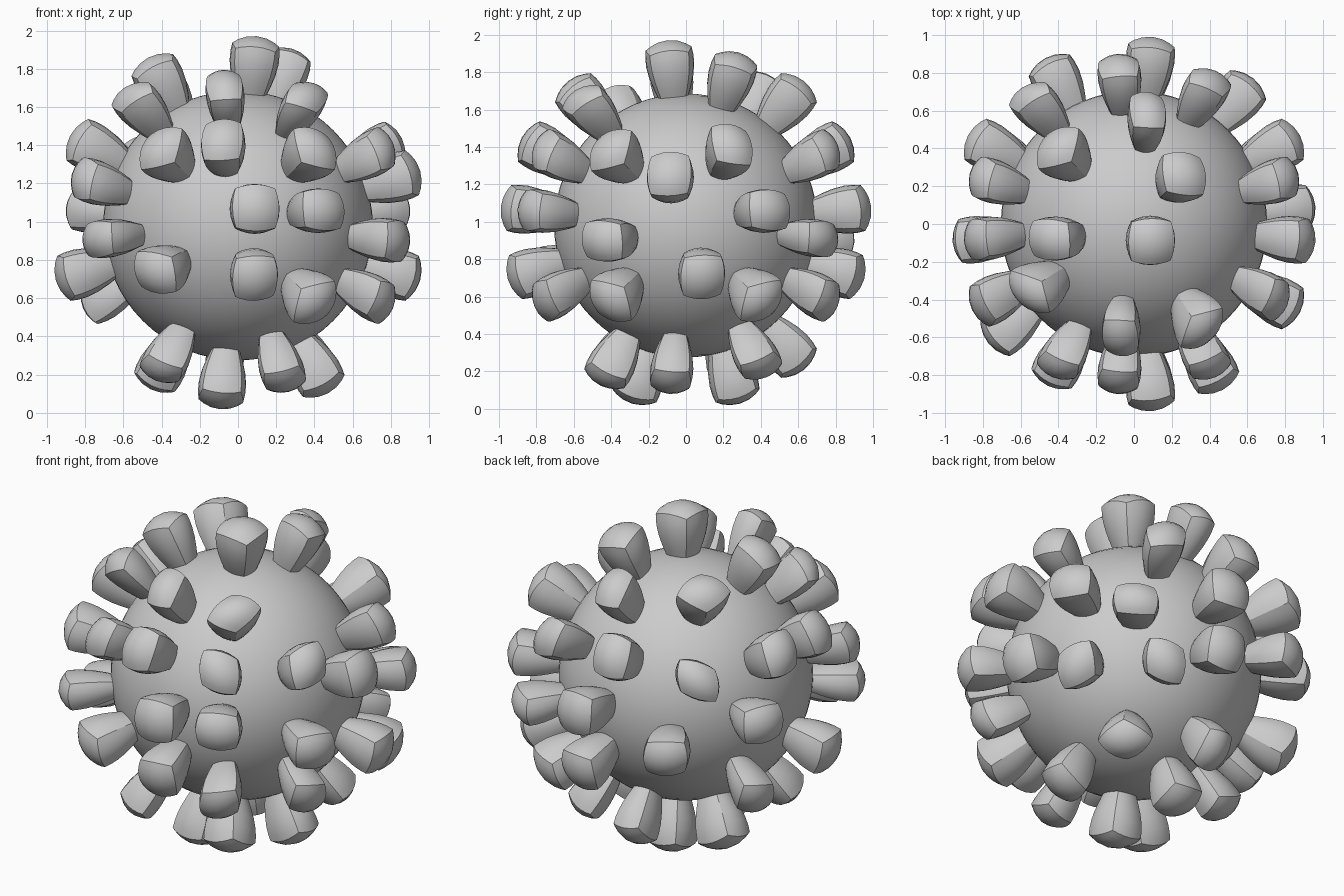
import bpy, bmesh
from math import tan, radians
from mathutils import Vector

if "Cube" in bpy.data.objects:
    bpy.data.objects.remove(bpy.data.objects["Cube"])

CENTRE = Vector((0, 0, 0.98))
BODY_R = 0.705

# Each side of an 8 x 8 cube-sphere: outward axis, two grid axes, occupied cells
SIDES = [
    ((0, -1, 0), (1, 0, 0), (0, 0, 1),   # front
     [(.5, .5), (2.5, .5), (.5, -1.5), (-2.5, -1.5), (-.5, 2.5), (-2.5, 2.5), (2.5, 2.5), (2.5, -2.5)]),
    ((1, 0, 0), (0, 1, 0), (0, 0, 1),    # right
     [(-.5, 1.5), (-2.5, -.5), (.5, -1.5), (2.5, .5), (1.5, 2.5), (-2.5, 2.5), (-2.5, -2.5), (2.5, -2.5)]),
    ((0, 1, 0), (1, 0, 0), (0, 0, 1),    # back
     [(3.5, -.5), (2.5, -2.5), (.5, -1.5), (-3.5, 2.5), (-.5, 2.5), (-2.5, -.5), (2.5, 2.5), (.5, .5)]),
    ((-1, 0, 0), (0, 1, 0), (0, 0, 1),   # left
     [(-3.5, -.5), (-2.5, 1.5), (1.5, 2.5), (2.5, .5), (-.5, 2.5), (-.5, -1.5), (2.5, -2.5)]),
    ((0, 0, 1), (1, 0, 0), (0, 1, 0),    # top
     [(.5, -.5), (-2.5, -.5), (1.5, 1.5), (.5, 3.5), (-2.5, 2.5), (-3.5, -2.5), (-.5, -3.5), (2.5, -3.5)]),
    ((0, 0, -1), (1, 0, 0), (0, 1, 0),   # bottom
     [(2.5, 2.5), (-.5, 3.5), (2.5, -.5), (-.5, 1.5), (1.5, -2.5), (-.5, -1.5), (-2.5, -2.5), (-2.5, 1.5)]),
]


def direction(n, u, v, i, j):
    """Unit direction of a grid cell, equal angles per cell."""
    return (n + u * tan(radians(11.25 * i)) + v * tan(radians(11.25 * j))).normalized()


def add_spike(bm, n, u, v, i, j):
    """Club-shaped spike: a rounded cube, tapered towards the body."""
    d = direction(n, u, v, i, j)
    e = 0.01
    k = 1 / (e * radians(11.25))
    ax = (direction(n, u, v, i + e, j) - d) * k
    ay = (direction(n, u, v, i, j + e) - d) * k
    part = bmesh.new()
    bmesh.ops.create_cube(part, size=2)
    bmesh.ops.subdivide_edges(part, edges=part.edges[:], cuts=5, use_grid_fill=True)
    for vert in part.verts:
        c = vert.co.copy()
        p = c * 0.225 + c.normalized() * 0.70
        w = 0.128 + 0.06 * p.z
        vert.co = CENTRE + d * (0.80 + 0.2 * p.z / 0.925) + ax * (p.x * w) + ay * (p.y * w)
    bmesh.ops.recalc_face_normals(part, faces=part.faces[:])
    tmp = bpy.data.meshes.new("tmp")
    part.to_mesh(tmp)
    part.free()
    bm.from_mesh(tmp)
    bpy.data.meshes.remove(tmp)


# Round body
bpy.ops.mesh.primitive_uv_sphere_add(segments=64, ring_count=32, radius=BODY_R, location=CENTRE)
bpy.context.object.name = "body"
bpy.ops.object.shade_smooth()

# Spikes
bm = bmesh.new()
for n, u, v, cells in SIDES:
    for i, j in cells:
        add_spike(bm, Vector(n), Vector(u), Vector(v), i, j)
mesh = bpy.data.meshes.new("spikes")
bm.to_mesh(mesh)
bm.free()
spikes = bpy.data.objects.new("spikes", mesh)
bpy.context.collection.objects.link(spikes)
bpy.ops.object.select_all(action='DESELECT')
spikes.select_set(True)
bpy.context.view_layer.objects.active = spikes
bpy.ops.object.shade_smooth_by_angle(angle=radians(25))
